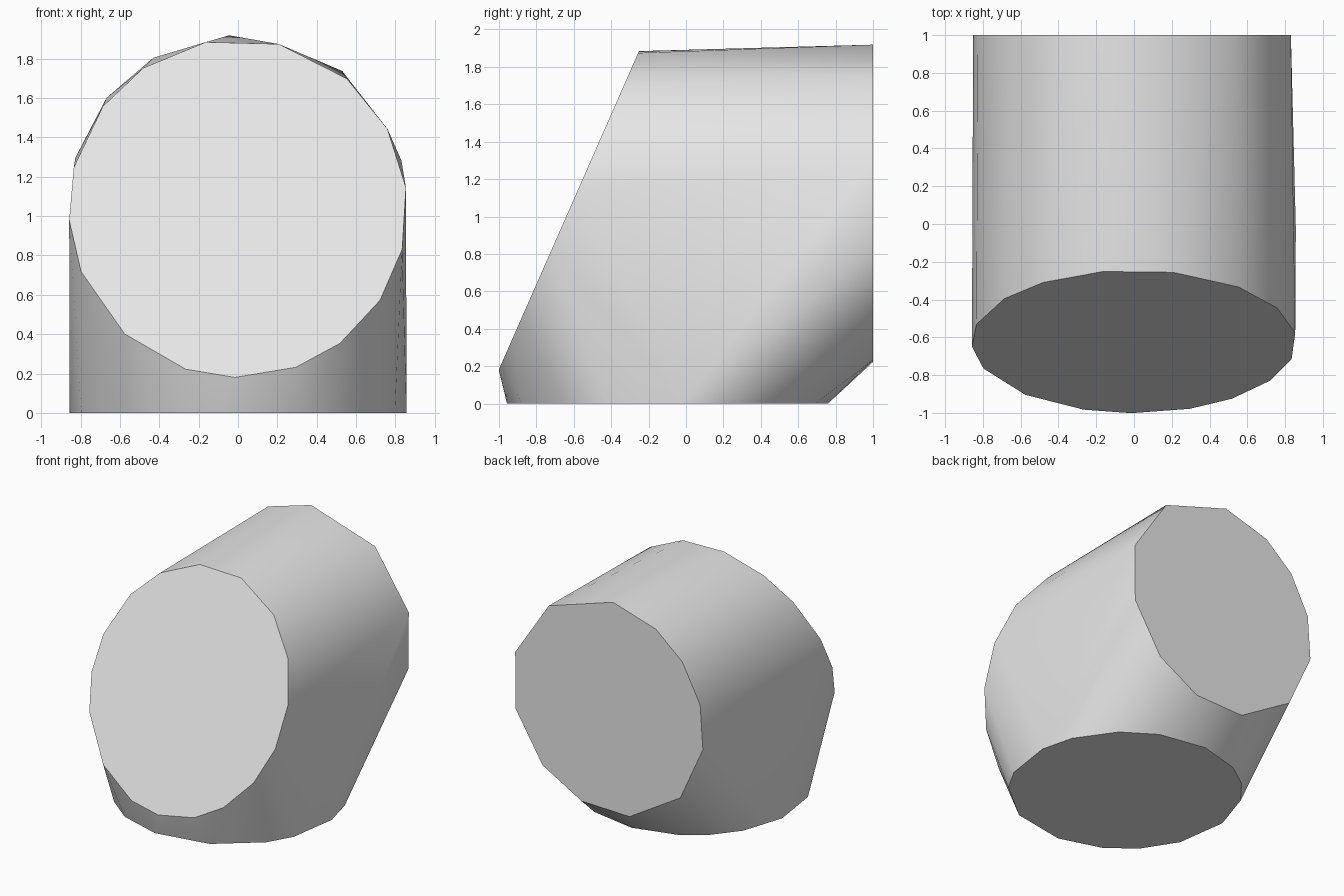
import bpy, bmesh
from math import sin, cos, radians
from mathutils import Vector

cube = bpy.data.objects.get("Cube")
if cube:
    bpy.data.objects.remove(cube)

RADIUS = 0.86

# Uneven corner angles of the three round faces, in degrees
FRONT = (14, 40, 62, 83, 104, 123, 143, 160, 181, 198, 222, 248, 266, 284, 307, 326, 349)
BACK = (-167, -131, -98, -74, -51, -30, -3, 38, 75, 106, 137, 164)
BASE = (-37, -65, -95, -119, -137, -158, 174, 150, 133, 117, 93, 67, 47, 23, 5, -22)


def ring(angles, centre, u, v):
    """Corners of a round face, spanned by the directions u and v."""
    centre, u, v = Vector(centre), Vector(u), Vector(v)
    return [centre + RADIUS * (u * cos(radians(a)) + v * sin(radians(a))) for a in angles]


# Slanted front, upright back and flat base
lean = 0.44
front = ring(FRONT, (0, -0.623, 1.04), (0, lean, 1), (1, 0, 0))
back = ring(BACK, (0, 1, 1.06), (0, 0, 1), (1, 0, 0))
base = ring(BASE, (0, -0.1, 0), (1, 0, 0), (0, 1, 0))

# Stretch one skin around the three faces
bm = bmesh.new()
for point in front + back + base:
    bm.verts.new(point)
bmesh.ops.convex_hull(bm, input=bm.verts[:])
bmesh.ops.dissolve_limit(bm, angle_limit=radians(0.3), verts=bm.verts[:], edges=bm.edges[:])
bmesh.ops.recalc_face_normals(bm, faces=bm.faces[:])
bm.normal_update()

# Smooth skin, with sharp rims around the flat faces
caps = [Vector((0, -1, lean)).normalized(), Vector((0, 1, 0)), Vector((0, 0, -1))]
flat = {f for f in bm.faces if any(f.normal.dot(c) > 0.9995 for c in caps)}
for face in bm.faces:
    face.smooth = face not in flat
for edge in bm.edges:
    edge.smooth = sum(f in flat for f in edge.link_faces) != 1

mesh = bpy.data.meshes.new("elbow_block")
bm.to_mesh(mesh)
bm.free()
block = bpy.data.objects.new("elbow_block", mesh)
bpy.context.collection.objects.link(block)

# Plain light grey
grey = bpy.data.materials.new("light_grey")
grey.use_nodes = True
colour = (0.8, 0.8, 0.8, 1)
grey.diffuse_color = colour
grey.node_tree.nodes["Principled BSDF"].inputs["Base Color"].default_value = colour
mesh.materials.append(grey)
